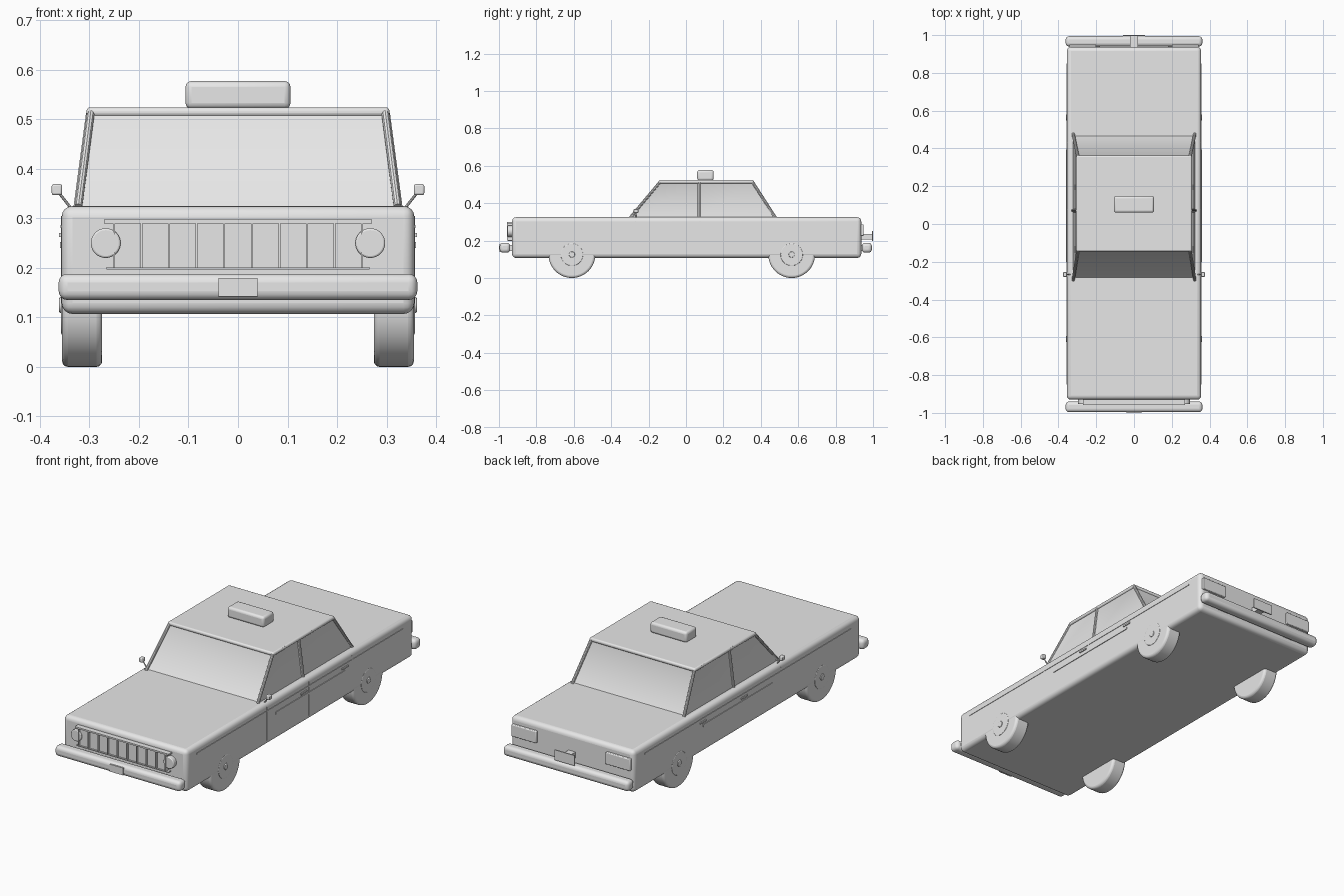
import bpy, bmesh, math
from mathutils import Vector

if "Cube" in bpy.data.objects:
    bpy.data.objects.remove(bpy.data.objects["Cube"])

grey = bpy.data.materials.new("light_grey")
grey.diffuse_color = (0.8, 0.8, 0.8, 1)
grey.use_nodes = True
grey.node_tree.nodes["Principled BSDF"].inputs["Base Color"].default_value = grey.diffuse_color


def finish(name, bm, bevel=0, segments=3):
    bmesh.ops.recalc_face_normals(bm, faces=bm.faces)
    me = bpy.data.meshes.new(name)
    bm.to_mesh(me)
    bm.free()
    me.materials.append(grey)
    ob = bpy.data.objects.new(name, me)
    bpy.context.collection.objects.link(ob)
    if bevel:
        mod = ob.modifiers.new("rounding", 'BEVEL')
        mod.width, mod.segments, mod.limit_method = bevel, segments, 'ANGLE'
    bpy.ops.object.select_all(action='DESELECT')
    ob.select_set(True)
    bpy.context.view_layer.objects.active = ob
    bpy.ops.object.shade_smooth_by_angle(angle=math.radians(35))
    return ob


def box(name, x, y, z, bevel=0, segments=3):
    """Box from (low, high) ranges on each axis."""
    bm = bmesh.new()
    bmesh.ops.create_cube(bm, size=1)
    for v in bm.verts:
        v.co = [(r[0] + r[1]) / 2 + c * (r[1] - r[0]) for r, c in zip((x, y, z), v.co)]
    return finish(name, bm, bevel, segments)


def disc(name, centre, radius, depth, axis, bevel=0, sides=40):
    bm = bmesh.new()
    bmesh.ops.create_cone(bm, cap_ends=True, segments=sides, radius1=radius, radius2=radius, depth=depth)
    rot = Vector((0, 0, 1)).rotation_difference(Vector(axis)).to_matrix()
    bmesh.ops.rotate(bm, verts=bm.verts, matrix=rot)
    bmesh.ops.translate(bm, verts=bm.verts, vec=centre)
    return finish(name, bm, bevel)


def bar(name, a, b, radius):
    """Thin round bar between two points."""
    a, b = Vector(a), Vector(b)
    return disc(name, (a + b) / 2, radius, (b - a).length, b - a, sides=10)


def sided(s, low, high):
    return tuple(sorted((s * low, s * high)))


# Lower body and bumpers
box("body", (-0.356, 0.356), (-0.93, 0.937), (0.107, 0.325), 0.022, 4)
box("front_bumper", (-0.362, 0.362), (-0.996, -0.94), (0.135, 0.188), 0.018, 4)
box("rear_bumper", (-0.362, 0.362), (0.94, 0.994), (0.135, 0.188), 0.018, 4)
for s in (-1, 1):
    for y in (-0.95, 0.95):
        box("bumper_mount", sided(s, 0.18, 0.24), (y - 0.025, y + 0.025), (0.145, 0.175))

# Cabin: tapered shell with sunken windows
Z0, Z1 = 0.318, 0.522
YB, YT = (-0.297, 0.07, 0.477), (-0.138, 0.07, 0.355)
XB, XT = 0.33, 0.303
bm = bmesh.new()
rows = {}
for s in (-1, 1):
    rows[s] = ([bm.verts.new((s * XB, y, Z0)) for y in YB],
               [bm.verts.new((s * XT, y, Z1)) for y in YT])
windows = []
for s in (-1, 1):
    b, t = rows[s]
    for i in (0, 1):
        windows.append(bm.faces.new((b[i], b[i + 1], t[i + 1], t[i])))
for i in (0, 2):
    windows.append(bm.faces.new((rows[-1][0][i], rows[1][0][i], rows[1][1][i], rows[-1][1][i])))
for k in (0, 1):
    bm.faces.new(rows[-1][k] + rows[1][k][::-1])
bmesh.ops.recalc_face_normals(bm, faces=bm.faces)
bmesh.ops.inset_individual(bm, faces=windows, thickness=0.012, depth=-0.006)
finish("cabin", bm)

# Corner pillars and roof edge
for s in (-1, 1):
    for i, name in ((0, "front_pillar"), (2, "rear_pillar")):
        bar(name, (s * (XB - 0.008), YB[i], Z0 + 0.006), (s * (XT - 0.006), YT[i], Z1 - 0.008), 0.008)
    bar("door_pillar", (s * (XB - 0.003), 0.072, Z0), (s * (XT - 0.002), 0.072, Z1 - 0.01), 0.006)
box("roof", (-0.306, 0.306), (-0.145, 0.362), (0.505, 0.524), 0.008)

# Roof sign
box("roof_sign", (-0.106, 0.106), (0.06, 0.148), (0.521, 0.577), 0.012)

# Grille, headlights and front plate
box("grille_panel", (-0.252, 0.252), (-0.945, -0.92), (0.2, 0.29))
box("grille_top_trim", (-0.27, 0.27), (-0.957, -0.92), (0.29, 0.298))
box("grille_bottom_trim", (-0.265, 0.265), (-0.952, -0.92), (0.197, 0.202))
for i in range(10):
    x = -0.25 + i * 0.5 / 9
    box("grille_bar", (x - 0.002, x + 0.002), (-0.957, -0.94), (0.2, 0.29))
for s in (-1, 1):
    disc("headlight", (s * 0.267, -0.937, 0.25), 0.03, 0.034, (0, 1, 0), 0.004)
box("front_plate", (-0.039, 0.039), (-1.0, -0.99), (0.142, 0.18))

# Rear lights and rear plate
for s in (-1, 1):
    box("rear_light", sided(s, 0.2, 0.342), (0.92, 0.95), (0.225, 0.287), 0.004)
box("rear_plate", (-0.057, 0.057), (0.994, 1.0), (0.197, 0.25))
box("rear_plate_mount", (-0.02, 0.02), (0.92, 0.995), (0.205, 0.235))

# Side trim, door seams, handles and mirrors
for s in (-1, 1):
    box("side_trim", sided(s, 0.35, 0.3585), (-0.85, 0.85), (0.28, 0.286))
    box("door_strip", sided(s, 0.35, 0.3595), (-0.2, 0.37), (0.24, 0.252))
    for y in (-0.27, 0.075, 0.43):
        box("door_seam", sided(s, 0.35, 0.357), (y - 0.002, y + 0.002), (0.13, 0.305))
    for y in (0.03, 0.37):
        box("door_handle", sided(s, 0.35, 0.361), (y - 0.025, y + 0.025), (0.262, 0.27))
    box("mirror", sided(s, 0.355, 0.376), (-0.28, -0.255), (0.347, 0.369), 0.004)
    bar("mirror_arm", (s * 0.362, -0.267, 0.352), (s * 0.335, -0.267, 0.318), 0.003)

# Wheels with hubcaps
for s in (-1, 1):
    for y in (-0.61, 0.565):
        disc("wheel", (s * 0.3145, y, 0.125), 0.125, 0.081, (1, 0, 0), 0.012, 48)
        disc("hubcap", (s * 0.353, y, 0.125), 0.06, 0.008, (1, 0, 0), 0.003)
        disc("hub", (s * 0.354, y, 0.125), 0.016, 0.014, (1, 0, 0), 0.003, 20)
